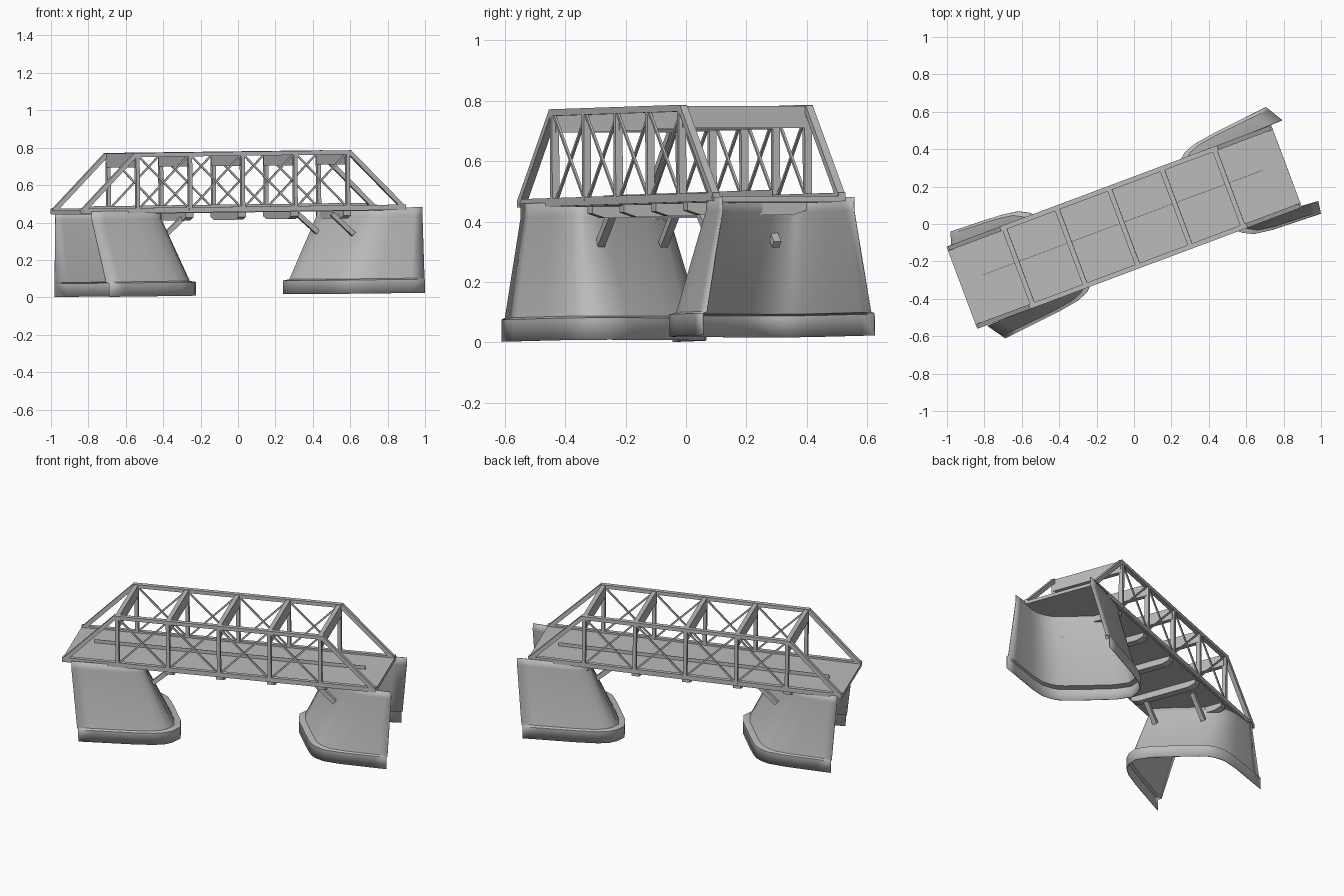
import bpy, bmesh, math
from mathutils import Matrix, Vector

cube = bpy.data.objects.get("Cube")
if cube:
    bpy.data.objects.remove(cube, do_unlink=True)

grey = bpy.data.materials.new("plain_grey")
grey.use_nodes = True
grey.diffuse_color = (0.5, 0.5, 0.5, 1)
grey.node_tree.nodes["Principled BSDF"].inputs["Base Color"].default_value = grey.diffuse_color

# Everything is built along x, then tipped slightly and turned into place
PLACE = (Matrix.Translation((-0.047, -0.014, 0))
         @ Matrix.Rotation(math.radians(20.5), 4, 'Z')
         @ Matrix.Rotation(-0.012, 4, 'Y'))
POSTS = [-0.6 + 0.3 * i for i in range(5)]
SIDE = 0.222          # half distance between the trusses
TOP, LOW = 0.768, 0.471


def finish(name, bm):
    mesh = bpy.data.meshes.new(name)
    bmesh.ops.recalc_face_normals(bm, faces=bm.faces)
    bm.to_mesh(mesh)
    bm.free()
    mesh.transform(PLACE)
    mesh.materials.append(grey)
    obj = bpy.data.objects.new(name, mesh)
    bpy.context.collection.objects.link(obj)
    return obj


def add_bar(bm, a, b, wide, deep):
    """Box from a to b; wide is across the bridge, deep is the other way."""
    a, b = Vector(a), Vector(b)
    d = (b - a).normalized()
    side = Vector((0, 1, 0)) if abs(d.y) < 0.9 else Vector((1, 0, 0))
    up = d.cross(side).normalized()
    side = up.cross(d)
    m = Matrix((d * (b - a).length, side * wide, up * deep)).transposed().to_4x4()
    m.translation = (a + b) / 2
    bmesh.ops.create_cube(bm, size=1, matrix=m)


def bars(name, items):
    bm = bmesh.new()
    for a, b, wide, deep in items:
        add_bar(bm, a, b, wide, deep)
    return finish(name, bm)


# Deck with a thin upright plate along the middle
bars("deck", [((-0.927, 0, 0.464), (0.927, 0, 0.464), 0.44, 0.02)])
bars("middle_guard_plate", [((-0.8, 0.025, 0.484), (0.8, 0.025, 0.484), 0.002, 0.024)])

# Side trusses
for side, s in (("back", 1), ("front", -1)):
    y = s * SIDE
    bars(side + "_bottom_chord", [((-0.927, y, LOW), (0.927, y, LOW), 0.024, 0.028)])
    bars(side + "_top_chord", [((-0.62, y, TOP), (0.62, y, TOP), 0.026, 0.022)])
    bars(side + "_end_posts", [((e * 0.915, y, LOW), (e * 0.612, y, TOP), 0.025, 0.024)
                               for e in (-1, 1)])
    bars(side + "_posts", [((x, y, LOW), (x, y, TOP), 0.025, 0.02) for x in POSTS])
    braces = []
    for x0, x1 in zip(POSTS, POSTS[1:]):
        braces.append(((x0, y + 0.004, LOW), (x1, y + 0.004, TOP), 0.008, 0.01))
        braces.append(((x0, y - 0.004, TOP), (x1, y - 0.004, LOW), 0.008, 0.01))
    bars(side + "_cross_braces", braces)

# Deep beams tying the trusses together at the top
bars("top_cross_beams", [((x, -SIDE, 0.739), (x, SIDE, 0.739), 0.026, 0.074) for x in POSTS])

# Floor beams below the deck, with chamfered ends
bm = bmesh.new()
profile = [(-0.21, 0.46), (-0.21, 0.43), (-0.165, 0.415),
           (0.165, 0.415), (0.21, 0.43), (0.21, 0.46)]
for x in POSTS:
    face = bm.faces.new([bm.verts.new((x - 0.022, y, z)) for y, z in profile])
    ext = bmesh.ops.extrude_face_region(bm, geom=[face])
    moved = [v for v in ext["geom"] if isinstance(v, bmesh.types.BMVert)]
    bmesh.ops.translate(bm, verts=moved, vec=(0.044, 0, 0))
finish("floor_beams", bm)

# Raking struts between piers and deck
bars("left_pier_struts", [((-0.29, -0.13, 0.445), (-0.42, -0.13, 0.33), 0.026, 0.026),
                          ((-0.39, 0.13, 0.445), (-0.52, 0.13, 0.33), 0.026, 0.026)])
bars("right_pier_struts", [((0.44, 0.12, 0.44), (0.58, 0.12, 0.318), 0.026, 0.026),
                           ((0.54, -0.14, 0.44), (0.66, -0.14, 0.33), 0.026, 0.026)])

# Piers: open shells with two wing walls, a skewed battered face and a plinth
BASE = [(-0.81, -0.333), (-0.40, -0.29), (-0.292, -0.247), (-0.24, -0.14),
        (-0.385, 0.16), (-0.436, 0.238), (-0.53, 0.287), (-0.885, 0.30)]
CROWN = [(-0.87, -0.24), (-0.55, -0.228), (-0.46, -0.20), (-0.446, -0.165),
         (-0.60, 0.15), (-0.64, 0.187), (-0.70, 0.22), (-0.90, 0.235)]
RINGS = [(0.012, 0), (0.084, 0), (0.09, 0.18), (0.425, 1), (0.47, 1)]


def round_corners(pts):
    out = [pts[0]]
    for p, q in zip(pts, pts[1:]):
        out += [p.lerp(q, 0.22), p.lerp(q, 0.78)]
    return out + [pts[-1]]


def pier(name, flip):
    bm = bmesh.new()
    rows = []
    for z, t in RINGS:
        pts = [Vector(b).lerp(Vector(c), t) for b, c in zip(BASE, CROWN)]
        pts = round_corners(pts)
        if flip:
            pts = [Vector((0.12 - p.x, -p.y)) for p in pts]
        rows.append([bm.verts.new((p.x, p.y, z)) for p in pts])
    for low, high in zip(rows, rows[1:]):
        for i in range(len(low) - 1):
            bm.faces.new((low[i], low[i + 1], high[i + 1], high[i]))
    obj = finish(name, bm)
    bpy.ops.object.select_all(action='DESELECT')
    obj.select_set(True)
    bpy.context.view_layer.objects.active = obj
    bpy.ops.object.shade_smooth_by_angle(angle=math.radians(50))
    shell = obj.modifiers.new("shell", 'SOLIDIFY')
    shell.thickness = 0.004
    shell.offset = 0


pier("left_end_pier", False)
pier("right_end_pier", True)
